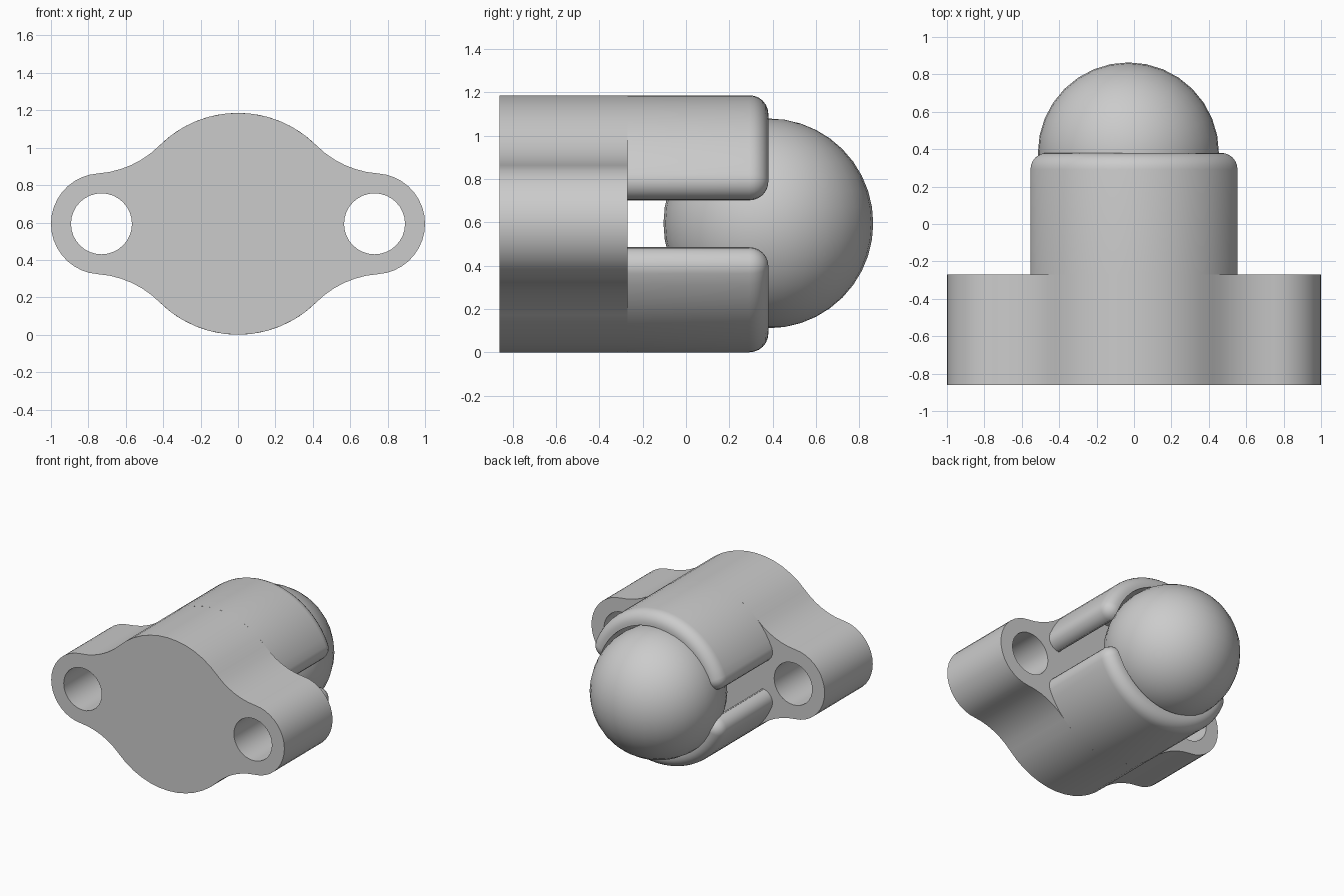
import bpy, bmesh
from math import pi, sin, cos, asin, atan2, radians, sqrt
from mathutils import Vector

cube = bpy.data.objects.get("Cube")
if cube:
    bpy.data.objects.remove(cube, do_unlink=True)

MID = 0.593                      # height of the main axis, also the body radius
FRONT, STEP, RIM = -0.86, -0.27, 0.38
LUG_X, LUG_R, HOLE_R = 0.73, 0.27, 0.163

grey = bpy.data.materials.new("plain grey")
grey.use_nodes = True
colour = (0.6, 0.6, 0.6, 1)
grey.diffuse_color = colour
grey.node_tree.nodes["Principled BSDF"].inputs["Base Color"].default_value = colour


def finish(bm, name):
    bmesh.ops.remove_doubles(bm, verts=bm.verts, dist=0.0005)
    bmesh.ops.recalc_face_normals(bm, faces=bm.faces)
    mesh = bpy.data.meshes.new(name)
    bm.to_mesh(mesh)
    bm.free()
    obj = bpy.data.objects.new(name, mesh)
    bpy.context.collection.objects.link(obj)
    mesh.materials.append(grey)
    bpy.ops.object.select_all(action='DESELECT')
    obj.select_set(True)
    bpy.context.view_layer.objects.active = obj
    bpy.ops.object.shade_smooth_by_angle(angle=radians(35))
    return obj


def arc(cx, cz, r, a0, a1, n):
    steps = [a0 + (a1 - a0) * i / n for i in range(n + 1)]
    return [(cx + r * cos(a), cz + r * sin(a)) for a in steps]


def loop_edges(bm, points, y):
    vs = [bm.verts.new((x, y, MID + z)) for x, z in points]
    return [bm.edges.new((vs[i - 1], vs[i])) for i in range(len(vs))]


# Mounting block: round body blended into two lugs with bolt holes
blend = 0.785                    # centre of the concave blend, on the diagonal
blend_r = blend * sqrt(2) - MID
to_lug = atan2(-blend, LUG_X - blend)
quarter = arc(0, 0, MID, pi / 2, pi / 4, 6)
quarter += arc(blend, blend, blend_r, -3 * pi / 4, to_lug, 6)[1:]
quarter += arc(LUG_X, 0, LUG_R, to_lug + pi, 0, 9)[1:]
half = quarter + [(x, -z) for x, z in quarter[-2::-1]]
outline = half + [(-x, z) for x, z in half[-2:0:-1]]

bm = bmesh.new()
edges = loop_edges(bm, outline, FRONT)
for side in (-1, 1):
    edges += loop_edges(bm, arc(side * LUG_X, 0, HOLE_R, 0, 2 * pi, 32)[:-1], FRONT)
bmesh.ops.triangle_fill(bm, use_beauty=True, edges=edges, normal=(0, -1, 0))
ext = bmesh.ops.extrude_face_region(bm, geom=bm.faces[:], use_keep_orig=True)
moved = [g for g in ext["geom"] if isinstance(g, bmesh.types.BMVert)]
bmesh.ops.translate(bm, verts=moved, vec=Vector((0, STEP - FRONT, 0)))
finish(bm, "mounting_block")


# Socket jaws: curved shells above and below a side slot, with rounded rims
GAP, ROUND, INNER = 0.108, 0.088, 0.49


def jaw_section(d):
    """Outline of a jaw shrunk by d on its outer and slot sides."""
    cz = GAP + ROUND
    start = asin(cz / (MID - ROUND))
    cx = (MID - ROUND) * cos(start)
    corner = arc(cx, cz, ROUND - d, -pi / 2, start, 6)
    outer = arc(0, 0, MID - d, start, pi - start, 24)[1:-1]
    other = [(-x, z) for x, z in reversed(corner)]
    inside = asin((GAP + d) / INNER)
    return corner + outer + other + arc(0, 0, INNER, pi - inside, inside, 28)


for name, side in (("upper_jaw", 1), ("lower_jaw", -1)):
    bm = bmesh.new()
    layers = [(STEP, 0)]
    for k in range(7):
        t = k / 6 * pi / 2
        layers.append((RIM - ROUND + ROUND * sin(t), ROUND * (1 - cos(t)) * 0.98))
    rings = [[bm.verts.new((x, y, MID + side * z)) for x, z in jaw_section(d)]
             for y, d in layers]
    for a, b in zip(rings, rings[1:]):
        for i in range(len(a)):
            bm.faces.new((a[i - 1], a[i], b[i], b[i - 1]))
    bm.faces.new(rings[0])
    bm.faces.new(rings[-1])
    finish(bm, name)

# Ball resting slightly off centre in the socket
bm = bmesh.new()
bmesh.ops.create_uvsphere(bm, u_segments=32, v_segments=20, radius=0.484)
bmesh.ops.translate(bm, verts=bm.verts, vec=Vector((-0.03, RIM, MID + 0.002)))
finish(bm, "ball")
